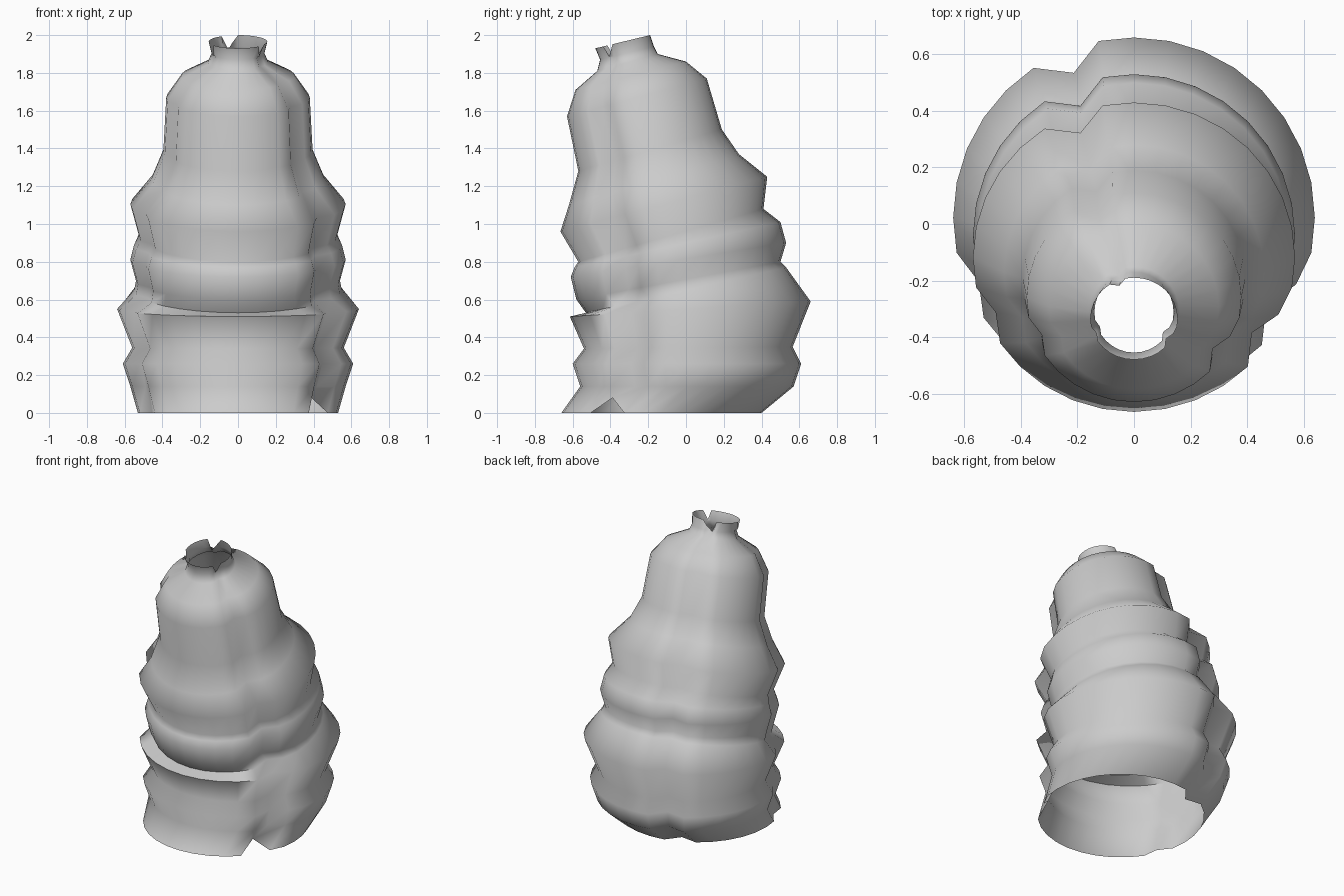
import bpy, math

if "Cube" in bpy.data.objects:
    bpy.data.objects.remove(bpy.data.objects["Cube"])

# Tilted rings: front y, front z, back y, back z, half width
RINGS = [
    (-.66, .00, .40, .00, .53),
    (-.56, .14, .57, .14, .57),
    (-.60, .26, .61, .26, .61),
    (-.54, .34, .565, .35, .56),
    (-.615, .51, .66, .59, .64),
    (-.53, .53, .53, .77, .55),
    (-.58, .60, .50, .80, .54),
    (-.61, .72, .53, .90, .57),
    (-.59, .77, .50, 1.01, .55),
    (-.57, .80, .41, 1.08, .525),
    (-.665, .96, .43, 1.25, .57),
    (-.62, 1.10, .28, 1.37, .46),
    (-.57, 1.28, .19, 1.50, .395),
    (-.63, 1.57, .11, 1.77, .38),
    (-.585, 1.71, .00, 1.86, .30),
    (-.47, 1.81, -.15, 1.90, .16),
    (-.455, 1.87, -.17, 1.94, .14),
    (-.48, 1.93, -.19, 2.00, .155),
]
N = 32
# Vertical folds: segment index (0 = front, counter-clockwise) -> radius factor
FOLDS = {5: .88, 6: .97, 18: .87, 26: .93}
RIM_NOTCH = {5: .06, 17: .04, 18: .07, 26: .06}

verts, faces = [], []
for i, (fy, fz, by, bz, w) in enumerate(RINGS):
    for k in range(N):
        a = math.tau * k / N
        f = FOLDS.get(k, 1)
        t = -math.cos(a) * f
        x = math.sin(a) * w * f
        y = (fy + by) / 2 + t * (by - fy) / 2
        z = (fz + bz) / 2 + t * (bz - fz) / 2
        if i == len(RINGS) - 1:
            z -= RIM_NOTCH.get(k, 0)
        if i == 0 and k == 5:
            z += .08
        verts.append((x, y, z))
for i in range(len(RINGS) - 1):
    for k in range(N):
        n = (k + 1) % N
        faces.append((i*N + k, i*N + n, (i+1)*N + n, (i+1)*N + k))

# Open crumpled shell
mesh = bpy.data.meshes.new("ribbed_shell")
mesh.from_pydata(verts, [], faces)
mesh.update()
shell = bpy.data.objects.new("ribbed_shell", mesh)
bpy.context.collection.objects.link(shell)
bpy.context.view_layer.objects.active = shell
shell.select_set(True)
bpy.ops.object.shade_smooth_by_angle(angle=math.radians(75))
